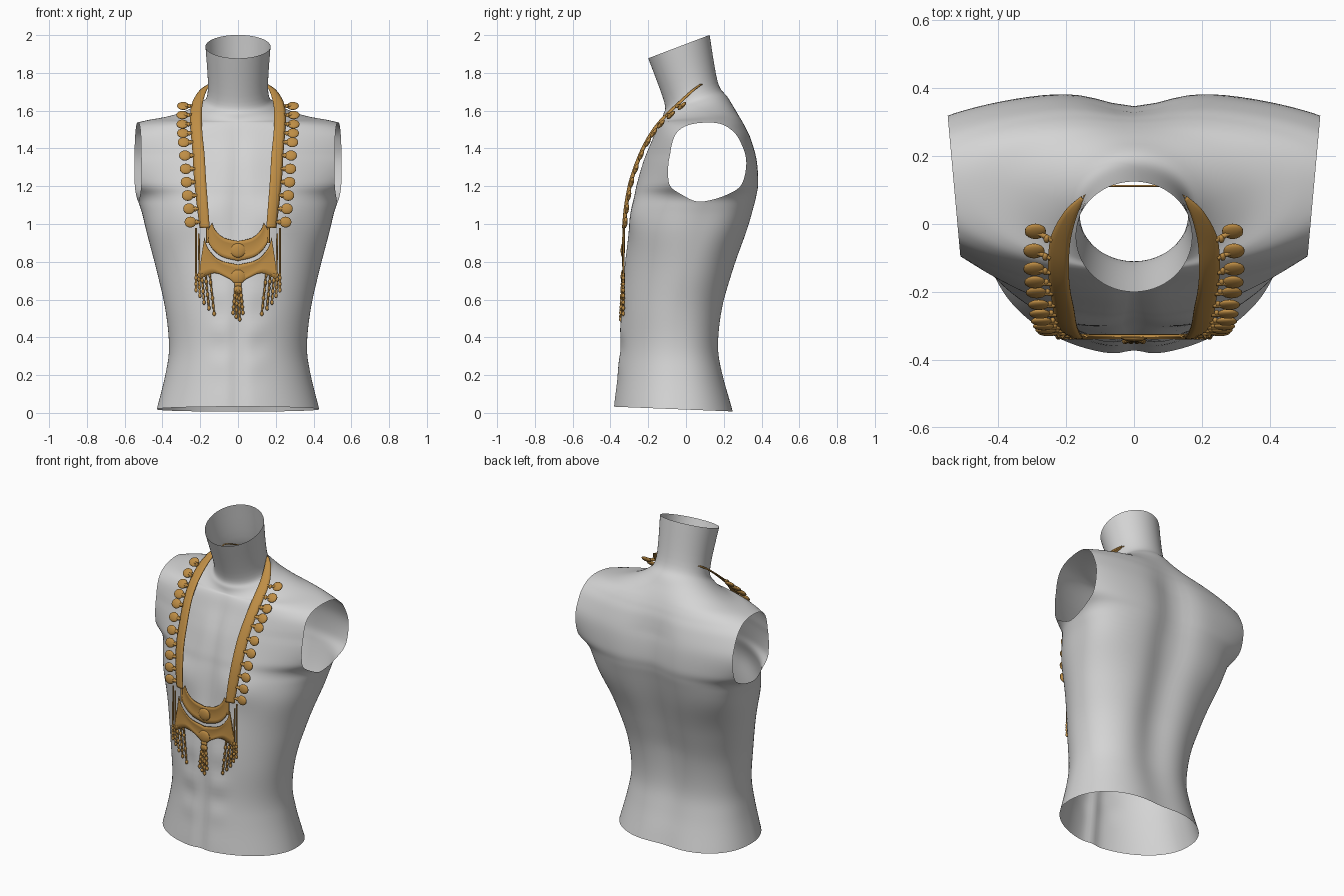
import bpy, bmesh, math
from mathutils import Vector, Matrix

cube = bpy.data.objects.get("Cube")
if cube:
    bpy.data.objects.remove(cube)


def material(name, color):
    m = bpy.data.materials.new(name)
    m.use_nodes = True
    m.diffuse_color = (*color, 1)
    m.node_tree.nodes["Principled BSDF"].inputs["Base Color"].default_value = (*color, 1)
    return m


GREY = material("stone grey", (0.66, 0.66, 0.66))
GOLD = material("antique gold", (0.52, 0.27, 0.06))


def spline(rows, t):
    """Smooth curve through rows, t from 0 to 1."""
    n = len(rows) - 1
    s = min(max(t, 0), 1) * n
    i = min(int(s), n - 1)
    u = s - i
    p = [rows[min(max(k, 0), n)] for k in range(i - 1, i + 3)]
    return [0.5 * (2 * b + (c - a) * u + (2 * a - 5 * b + 4 * c - d) * u * u
                   + (3 * b - a - 3 * c + d) * u ** 3) for a, b, c, d in zip(*p)]


def finish(bm, name, mat, thickness=0):
    me = bpy.data.meshes.new(name)
    bm.to_mesh(me)
    bm.free()
    ob = bpy.data.objects.new(name, me)
    bpy.context.collection.objects.link(ob)
    me.materials.append(mat)
    if thickness:
        mod = ob.modifiers.new("thickness", "SOLIDIFY")
        mod.thickness = thickness
        mod.offset = 0
    bpy.ops.object.select_all(action="DESELECT")
    ob.select_set(True)
    bpy.context.view_layer.objects.active = ob
    bpy.ops.object.shade_smooth_by_angle(angle=math.radians(50))
    return ob


def grid(bm, rows, closed=False):
    vs = [[bm.verts.new(p) for p in r] for r in rows]
    for a, b in zip(vs, vs[1:]):
        n = len(a)
        for j in range(n if closed else n - 1):
            k = (j + 1) % n
            bm.faces.new((a[j], a[k], b[k], b[j]))


def blob(bm, center, radii, rotation=None):
    m = Matrix.Translation(center)
    if rotation:
        m = m @ rotation.to_4x4()
    bmesh.ops.create_uvsphere(bm, u_segments=14, v_segments=8, radius=1,
                              matrix=m @ Matrix.Diagonal((*radii, 1)))


def rod(bm, a, b, r):
    a, b = Vector(a), Vector(b)
    rot = (b - a).to_track_quat("Z", "Y").to_matrix().to_4x4()
    bmesh.ops.create_cone(bm, cap_ends=True, segments=8, radius1=r, radius2=r,
                          depth=(b - a).length,
                          matrix=Matrix.Translation((a + b) / 2) @ rot)


# Torso rings: height, half width, side y, front y, back y, tilt
RINGS = [
    (.02, .43, -.06, -.386, .262, -.04), (.2, .385, -.06, -.367, .212, -.02),
    (.35, .365, -.06, -.354, .19, 0), (.55, .385, -.05, -.348, .212, 0),
    (.75, .43, 0, -.333, .265, 0), (.95, .482, .05, -.305, .328, 0),
    (1.08, .515, .09, -.287, .365, 0), (1.15, .55, .11, -.275, .383, 0),
    (1.22, .65, .12, -.262, .392, 0), (1.34, .74, .12, -.228, .382, 0),
    (1.45, .7, .12, -.18, .352, 0), (1.51, .61, .12, -.155, .325, 0),
    (1.545, .5, .12, -.14, .303, .03), (1.575, .34, .1, -.13, .275, .12),
    (1.63, .205, .06, -.12, .218, .28), (1.7, .16, .03, -.115, .168, .38),
    (1.94, .172, -.035, -.2, .125, .38)]


def gauss(v, width):
    return math.exp(-(v / width) ** 2)


def torso_ring(t, segments=112):
    z, w, side, front, back, tilt = spline(RINGS, t)
    trunk = min(max((1.62 - z) / .25, 0), 1)
    furrow = .02 + .025 * min(max((z - .1) / .5, 0), 1)
    front_n = 2 + trunk * (.25 * gauss(z - 1, .15) - .35 * gauss(z - 1.35, .17) - .05)
    back_n = 2 + trunk * (.4 + .6 * gauss(z - 1.03, .15))
    pts = []
    for k in range(segments):
        a = math.tau * k / segments
        c, s = math.cos(a), math.sin(a)
        n = back_n if s > 0 else front_n
        x = w * math.copysign(abs(c) ** (2 / n), c)
        y = side + (back - side if s > 0 else side - front) * math.copysign(abs(s) ** (2 / n), s)
        if s > 0:      # spine furrow
            y -= furrow * trunk * s * gauss(x, .13)
        else:          # chest muscles, midline and belly relief
            y += s * trunk * (.022 * gauss(abs(x) - .22, .13) * gauss(z - 1.05, .11)
                              - .014 * gauss(x, .04)
                              + .005 * gauss(abs(x) - .1, .06) * math.sin(z * 32) * gauss(z - .45, .25))
        pts.append((x, y, z + tilt * (y - side)))
    return pts


bm = bmesh.new()
grid(bm, [torso_ring(i / 96) for i in range(97)], closed=True)
for side in (1, -1):   # open arm holes
    bmesh.ops.bisect_plane(bm, geom=bm.verts[:] + bm.edges[:] + bm.faces[:],
                           plane_co=(side * .53, .11, 1.3), plane_no=(side, -.09, 0),
                           clear_outer=True)
finish(bm, "torso", GREY)

# Necklace straps: x, y, z, half width
STRAP = [(.15, .08, 1.738, .006), (.185, .035, 1.705, .018), (.215, -.04, 1.637, .028),
         (.222, -.12, 1.56, .03), (.218, -.185, 1.475, .03), (.208, -.242, 1.365, .031),
         (.2, -.29, 1.23, .031), (.188, -.316, 1.1, .029), (.176, -.328, .98, .026)]


def strap_at_height(z):
    return min((spline(STRAP, i / 200) for i in range(201)), key=lambda p: abs(p[2] - z))


for side, label in ((1, "left"), (-1, "right")):
    bm = bmesh.new()
    rows = []
    for i in range(49):
        x, y, z, h = spline(STRAP, i / 48)
        rows.append([(side * (x + h * u), y + .25 * h * u - .006 * (1 - u * u), z)
                     for u in (-1, -.5, 0, .5, 1)])
    grid(bm, rows)
    finish(bm, label + "_strap", GOLD, .006)

    # Flattened beads on short stems along the outer edge
    bm = bmesh.new()
    for i in range(11):
        z = 1.625 - .048 * i if i < 5 else 1.433 - .0705 * (i - 4)
        x, y, _, h = strap_at_height(z)
        up, low = (Vector(strap_at_height(z + d)[:3]) for d in (.04, -.04))
        lean = math.atan2(up.y - low.y, up.z - low.z)
        center = Vector((side * (x + .073), y + .006 + .025 * gauss(i, 2), z))
        rot = Matrix.Rotation(-lean, 3, "X")
        blob(bm, center, (.032, .011, .029), rot)
        rod(bm, (side * (x + h * .8), y + .005, z), center, .008)
        blob(bm, (side * (x + .04), y + .008, z), (.009, .009, .014), rot)
    finish(bm, label + "_beads", GOLD)

    # Hanging side strands
    bm = bmesh.new()
    rod(bm, (side * .162, -.33, 1.0), (side * .162, -.33, .9), .007)
    for k, (x, top, end) in enumerate([(.222, .98, .65), (.208, .95, .62), (.192, .73, .585),
                                       (.172, .74, .555), (.15, .74, .525)]):
        foot = x - .012 * k / 2
        rod(bm, (side * x, -.328, top), (side * foot, -.334, end), .005)
        for j in range(6):
            f = j / 5
            z = .73 + (end - .73) * f
            r = .009 if j % 2 else .007
            blob(bm, (side * (x + (foot - x) * f), -.332, z), (r, r, .013))
    finish(bm, label + "_strands", GOLD)

# Thin cord behind the neck
bm = bmesh.new()
for a, b in (((-.15, .08), (-.09, .112)), ((-.09, .112), (.09, .112)), ((.09, .112), (.15, .08))):
    rod(bm, (*a, 1.738), (*b, 1.738), .003)
finish(bm, "neck_cord", GOLD)


def pendant(name, inner, outer, y, bulge):
    """Curved plate between two half outlines, mirrored over the middle."""
    bm = bmesh.new()
    rows = []
    for i in range(-20, 21):
        t, sgn = abs(i) / 20, -1 if i < 0 else 1
        a, b = spline(inner, t), spline(outer, t)
        rows.append([(sgn * (a[0] + (b[0] - a[0]) * u), y + bulge * 4 * u * (1 - u),
                      a[1] + (b[1] - a[1]) * u) for u in (0, .2, .4, .6, .8, 1)])
    grid(bm, rows)
    finish(bm, name, GOLD, .006)


pendant("upper_crescent", [(0, .91), (.07, .925), (.115, .96), (.138, 1.005)],
        [(0, .805), (.09, .83), (.15, .89), (.165, .96)], -.333, .006)
pendant("lower_crescent", [(0, .785), (.1, .81), (.158, .87), (.178, .93)],
        [(0, .675), (.055, .715), (.13, .74), (.213, .7)], -.336, .005)

# Bosses on the pendants
bm = bmesh.new()
for z in (.86, .72):
    blob(bm, (0, -.335, z), (.04, .011, .038))
finish(bm, "pendant_bosses", GOLD)

# Centre tassel
bm = bmesh.new()
for x, end in ((-.026, .53), (-.009, .51), (.009, .495), (.026, .53)):
    rod(bm, (x * .4, -.336, .69), (x, -.346, end), .005)
    for j in range(6):
        f = j / 5
        blob(bm, (x * (.4 + .6 * f), -.338 - .008 * f, .68 + (end - .68) * f), (.009, .008, .012))
blob(bm, (0, -.338, .655), (.022, .01, .02))
finish(bm, "centre_tassel", GOLD)
